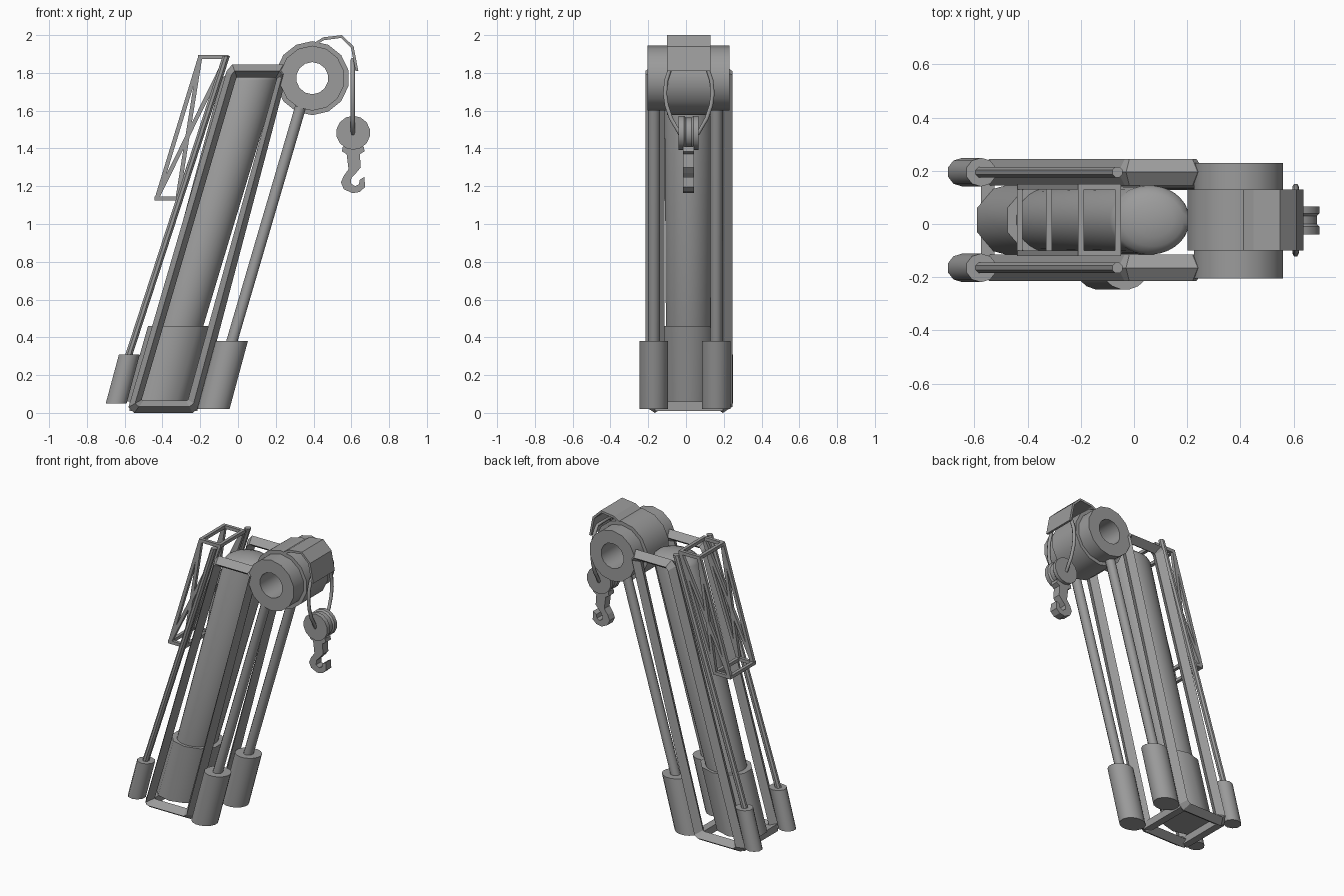
import bpy, bmesh, math
from mathutils import Vector

cube = bpy.data.objects.get("Cube")
if cube:
    bpy.data.objects.remove(cube)

mat = bpy.data.materials.new("machine_grey")
mat.use_nodes = True
grey = (0.33, 0.33, 0.33, 1)
mat.diffuse_color = grey
mat.node_tree.nodes["Principled BSDF"].inputs["Base Color"].default_value = grey

MID = 0.015          # centre plane of the frame in y
LEAN = 0.286         # x travel per unit of height


def finish(name, bm, smooth=False):
    bmesh.ops.recalc_face_normals(bm, faces=bm.faces)
    mesh = bpy.data.meshes.new(name)
    bm.to_mesh(mesh)
    bm.free()
    mesh.materials.append(mat)
    obj = bpy.data.objects.new(name, mesh)
    bpy.context.collection.objects.link(obj)
    if smooth:
        bpy.ops.object.select_all(action='DESELECT')
        obj.select_set(True)
        bpy.context.view_layer.objects.active = obj
        bpy.ops.object.shade_smooth_by_angle(angle=math.radians(40))
    return obj


def skin(bm, rings, closed=False):
    """Join rings of vertices with quads, capping the ends if open."""
    rings = [[bm.verts.new(p) for p in r] for r in rings]
    n = len(rings[0])
    pairs = list(zip(rings, rings[1:]))
    if closed:
        pairs.append((rings[-1], rings[0]))
    else:
        bm.faces.new(rings[0])
        bm.faces.new(rings[-1])
    for a, b in pairs:
        for i in range(n):
            j = (i + 1) % n
            bm.faces.new((a[i], a[j], b[j], b[i]))


def loft(name, sections, n):
    """Leaning column with level cross-sections (x, y, z, rx, ry)."""
    bm = bmesh.new()
    angles = [math.tau * (i + 0.5) / n for i in range(n)]
    skin(bm, [[(x + rx * math.cos(a), y + ry * math.sin(a), z) for a in angles]
              for x, y, z, rx, ry in sections])
    return finish(name, bm, True)


def wheel(name, x, z, profile, n, closed=False):
    """Turn a (radius, y) profile about an axis along y."""
    bm = bmesh.new()
    angles = [math.tau * (i + 0.5) / n for i in range(n)]
    skin(bm, [[(x + r * math.cos(a), y, z + r * math.sin(a)) for a in angles]
              for r, y in profile], closed)
    return finish(name, bm, True)


def plate(name, outline, y0, y1):
    """Extrude an (x, z) outline along y."""
    bm = bmesh.new()
    skin(bm, [[(x, y, z) for x, z in outline] for y in (y0, y1)])
    return finish(name, bm)


def strut(name, a, b, width):
    """Square bar between two points."""
    a, b = Vector(a), Vector(b)
    d = (b - a).normalized()
    side = d.cross(Vector((0, 1, 0)))
    if side.length < 0.01:
        side = Vector((1, 0, 0))
    side = side.normalized() * width / 2
    up = d.cross(side).normalized() * width / 2
    bm = bmesh.new()
    skin(bm, [[p + side + up, p - side + up, p - side - up, p + side - up] for p in (a, b)])
    return finish(name, bm)


# Main boom: wide sleeve, inner tube and rounded end
def boom_x(z):
    return -0.313 + LEAN * (z - 0.46)


loft("boom_sleeve", [(boom_x(z), MID, z, 0.172, 0.145) for z in (0.06, 0.46)], 10)
tube = [(boom_x(0.45), MID, 0.45, 0.13, 0.122), (boom_x(1.76), MID, 1.76, 0.15, 0.13)]
for t in (20, 40, 60, 80):
    t = math.radians(t)
    z = 1.76 + 0.06 * math.sin(t)
    tube.append((boom_x(z), MID, z, 0.15 * math.cos(t), 0.13 * math.cos(t)))
loft("boom_tube", tube, 32)

# Guide frame of ridged bars, with rods and cylinders, on both sides
frame_outer = [(-0.58, 0.03), (-0.55, 0), (-0.24, 0), (-0.205, 0.03),
               (0.265, 1.81), (0.24, 1.845), (-0.03, 1.845), (-0.06, 1.81)]
frame_inner = [(-0.51, 0.07), (-0.5, 0.065), (-0.275, 0.065), (-0.265, 0.07),
               (0.205, 1.77), (0.2, 1.775), (-0.005, 1.775), (-0.01, 1.77)]
for side, s in (("right", -1), ("left", 1)):
    y = MID + s * 0.18
    bm = bmesh.new()
    rings = []
    for o, i in zip(frame_outer, frame_inner):
        mx, mz = (o[0] + i[0]) / 2, (o[1] + i[1]) / 2
        rings.append([(o[0], y, o[1]), (mx, y - 0.05, mz), (i[0], y, i[1]), (mx, y + 0.05, mz)])
    skin(bm, rings, True)
    finish(side + "_guide_frame", bm)

    loft(side + "_rear_cylinder", [(-0.645, y, 0.05, 0.058, 0.054), (-0.575, y, 0.31, 0.058, 0.054)], 10)
    loft(side + "_rear_rod", [(-0.58, y, 0.3, 0.021, 0.021), (-0.062, y, 1.89, 0.021, 0.021)], 8)
    yf = -0.005 + s * 0.165
    loft(side + "_front_cylinder", [(-0.13, yf, 0.02, 0.087, 0.077), (-0.033, yf, 0.38, 0.087, 0.077)], 16)
    loft(side + "_front_rod", [(-0.035, yf, 0.37, 0.032, 0.032), (0.34, yf, 1.65, 0.032, 0.032)], 10)

for name, x in (("rear", -0.55), ("front", -0.24)):
    strut(name + "_bottom_crossbar", (x, MID - 0.18, 0.035), (x, MID + 0.18, 0.035), 0.05)

# Winch drum at the boom head, bored through
wheel("winch_drum", 0.393, 1.772,
      [(0.085, -0.205), (0.172, -0.205), (0.172, -0.1), (0.196, -0.1), (0.196, 0.13),
       (0.172, 0.13), (0.172, 0.23), (0.085, 0.23)], 14, True)

# Bent guard over the cable
outer = [(0.39, 1.95), (0.45, 1.988), (0.55, 2.0), (0.612, 1.94), (0.637, 1.81)]
inner = [(0.622, 1.81), (0.598, 1.934), (0.545, 1.985), (0.455, 1.973), (0.40, 1.94)]
plate("cable_guard", outer + inner, -0.1, 0.13)

# Cable loop
curve = bpy.data.curves.new("cable_loop", 'CURVE')
curve.dimensions = '3D'
curve.bevel_depth = 0.012
curve.bevel_resolution = 1
curve.materials.append(mat)
half = [(0.07, 1.87), (0.1, 1.82), (0.12, 1.76), (0.126, 1.69),
        (0.118, 1.63), (0.095, 1.56), (0.05, 1.48)]
loop = half + [(-y, z) for y, z in reversed(half)]
spline = curve.splines.new('POLY')
spline.points.add(len(loop) - 1)
for p, (y, z) in zip(spline.points, loop):
    p.co = (0.608, y + MID, z, 1)
spline.use_cyclic_u = True
bpy.context.collection.objects.link(bpy.data.objects.new("cable_loop", curve))

# Hook block and hook
wheel("hook_pulley", 0.61, 1.483,
      [(0.09, -0.04), (0.09, -0.01), (0.08, 0), (0.08, 0.03), (0.09, 0.04), (0.09, 0.065)], 14)
hook = [(0.555, 1.41), (0.665, 1.41), (0.67, 1.385), (0.645, 1.37), (0.65, 1.30), (0.625, 1.27),
        (0.60, 1.245), (0.598, 1.215), (0.62, 1.20), (0.64, 1.21), (0.645, 1.235), (0.67, 1.25),
        (0.672, 1.195), (0.645, 1.17), (0.605, 1.163), (0.56, 1.185), (0.545, 1.22),
        (0.56, 1.255), (0.585, 1.29), (0.575, 1.37), (0.55, 1.385)]
plate("hook", hook, -0.015, 0.042)

# Lattice jib stowed behind the boom
low_out, low_in = (-0.43, 1.135), (-0.32, 1.135)
top_out, top_in = (-0.2, 1.885), (-0.06, 1.885)
edges = {"outer_rail": (low_out, top_out), "inner_rail": (low_in, top_in),
         "top_bar": (top_out, top_in), "bottom_bar": (low_out, low_in),
         "brace_a": (low_out, top_in), "brace_b": (low_in, top_out)}
for side, s in (("right", -1), ("left", 1)):
    y = MID + s * 0.125
    for name, (a, b) in edges.items():
        strut(f"{side}_jib_{name}", (a[0], y, a[1]), (b[0], y, b[1]), 0.022)
for name, (x, z) in (("low_outer", low_out), ("low_inner", low_in),
                     ("top_outer", top_out), ("top_inner", top_in)):
    strut(f"jib_{name}_crossbar", (x, MID - 0.135, z), (x, MID + 0.135, z), 0.022)
